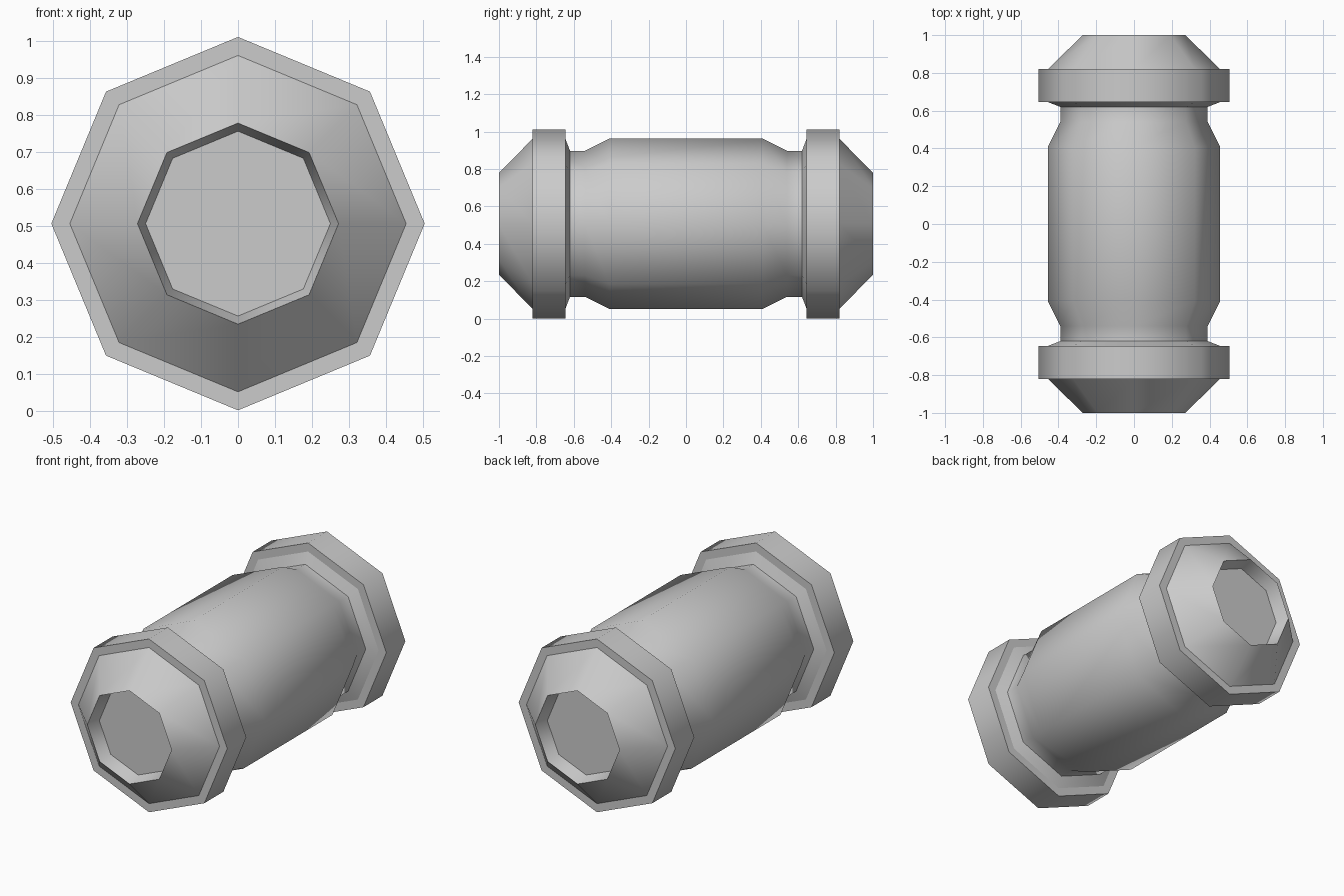
import bpy, bmesh
from math import sin, cos, tau

if "Cube" in bpy.data.objects:
    bpy.data.objects.remove(bpy.data.objects["Cube"])

SIDES = 8
AXIS_Z = 0.507


def lathe(name, profile, hard=(), cap_first=False, cap_last=False):
    """Spin (y, radius) points into an octagonal shell lying along y.
    Rings whose index is in 'hard' keep a crisp edge."""
    bm = bmesh.new()
    rings = []
    for y, r in profile:
        rings.append([bm.verts.new((r * sin(tau * k / SIDES), y,
                                    AXIS_Z + r * cos(tau * k / SIDES)))
                      for k in range(SIDES)])
    for a, b in zip(rings, rings[1:]):
        for k in range(SIDES):
            n = (k + 1) % SIDES
            bm.faces.new((a[k], a[n], b[n], b[k]))
    if cap_first:
        bm.faces.new(rings[0][::-1])
    if cap_last:
        bm.faces.new(rings[-1])
    for f in bm.faces:
        f.smooth = True
    for i in hard:
        for k in range(SIDES):
            bm.edges.get((rings[i][k], rings[i][(k + 1) % SIDES])).smooth = False
    mesh = bpy.data.meshes.new(name)
    bm.to_mesh(mesh)
    bm.free()
    obj = bpy.data.objects.new(name, mesh)
    bpy.context.collection.objects.link(obj)
    return obj


# Barrel: straight middle, tapering into a narrow neck at each end
half = [(0.41, 0.455), (0.54, 0.39), (0.62, 0.39)]
lathe("barrel", [(-y, r) for y, r in reversed(half)] + half)

# End fittings: bevelled collar, flange, tapered nose and recessed socket
fitting = [(0.62, 0.39), (0.645, 0.455), (0.645, 0.505), (0.82, 0.505),
           (0.82, 0.455), (1.0, 0.272), (0.92, 0.25)]
lathe("back_fitting", fitting, hard=range(1, 7), cap_last=True)
lathe("front_fitting", [(-y, r) for y, r in reversed(fitting)],
      hard=range(0, 6), cap_first=True)
